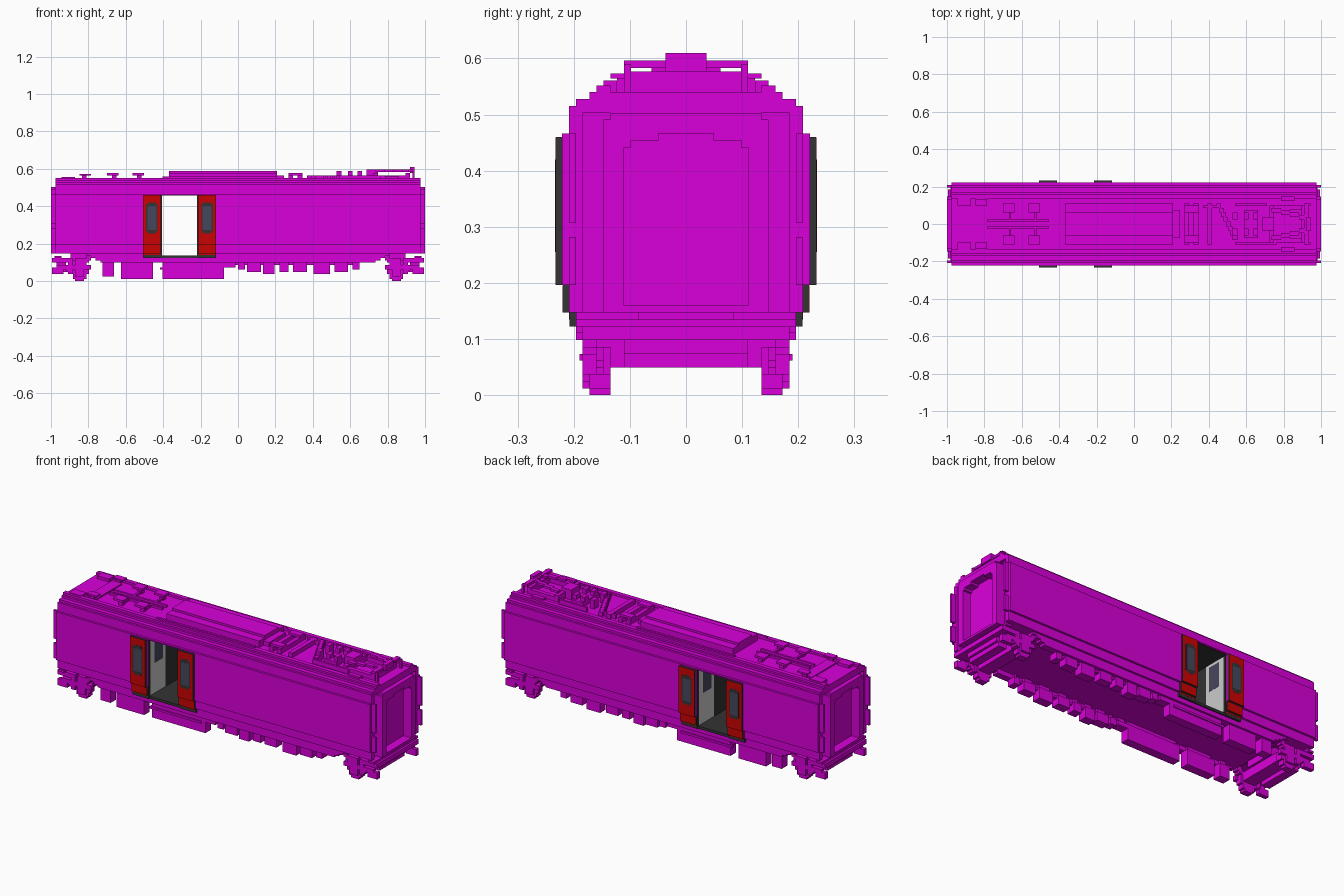
import bpy
import bmesh
from mathutils import Matrix, Vector

UNIT = 2 / 163  # one block of the stepped style

old = bpy.data.objects.get("Cube")
if old:
    bpy.data.objects.remove(old, do_unlink=True)


def make_material(name, r, g, b):
    mat = bpy.data.materials.new(name)
    mat.use_nodes = True
    mat.diffuse_color = (r, g, b, 1)
    mat.node_tree.nodes["Principled BSDF"].inputs["Base Color"].default_value = (r, g, b, 1)
    return mat


MAGENTA = make_material("magenta paint", .7, 0, .7)
RED = make_material("red door paint", .6, .001, .001)
DARK = make_material("dark grey trim", .033, .033, .033)
GLASS = make_material("blue grey glass", .062, .062, .11)
LIGHT = make_material("light grey lining", .6, .6, .6)


class Part:
    """Collects boxes, given as block ranges, into one object."""

    def __init__(self, name, material=MAGENTA):
        self.name, self.material, self.bm = name, material, bmesh.new()

    def box(self, xs, ys, zs, both_sides=False, both_ends=False):
        for sx in ((1, -1) if both_ends else (1,)):
            for sy in ((1, -1) if both_sides else (1,)):
                low = Vector((xs[0] * sx, ys[0] * sy, zs[0])) * UNIT
                high = Vector((xs[1] * sx, ys[1] * sy, zs[1])) * UNIT
                size = high - low
                scale = Matrix.Diagonal((abs(size.x), abs(size.y), abs(size.z), 1))
                bmesh.ops.create_cube(self.bm, size=1,
                                      matrix=Matrix.Translation((low + high) / 2) @ scale)

    def finish(self):
        mesh = bpy.data.meshes.new(self.name)
        self.bm.to_mesh(mesh)
        self.bm.free()
        mesh.materials.append(self.material)
        obj = bpy.data.objects.new(self.name, mesh)
        bpy.context.collection.objects.link(obj)


# Body shell: stepped layers with a doorway passing through
END, CORE = 79.5, 77.5
DOOR_L, DOOR_R = -33.5, -17.5
FLOOR, LINTEL, ROOF = 11, 37.5, 44
body = Part("body_shell")
layers = [(16, 10, 11, 64), (16, 11, 12, 66), (17, 12, 16, CORE), (18, 16, LINTEL, CORE),
          (18, LINTEL, 38, CORE), (17, 38, 42, CORE), (16, 42, 43, END), (14, 43, ROOF, END)]
for half, low, high, reach in layers:
    if FLOOR <= low < LINTEL:
        spans = [(-reach, DOOR_L), (DOOR_R, reach)]
    else:
        spans = [(-reach, reach)]
    for span in spans:
        body.box(span, (-half, half), (low, high))
    if reach == CORE:
        body.box((CORE, END), (15, half), (low, high), both_sides=True, both_ends=True)
body.box((CORE, END), (-15, 15), (41, 42), both_ends=True)
body.box((-END, END), (11, 13), (ROOF, ROOF + 1), both_sides=True)
body.finish()

sill = Part("side_sill")
sill.box((-60, 60), (13, 16), (8, 10), both_sides=True)
sill.box((-62, 62), (13, 16), (9, 10), both_sides=True)
sill.finish()

# End gangways with a stepped arch, corner posts and steps
gangway = Part("gangway_frame")
for ys, zs in [((9, 12), (12, 39)), ((0, 11), (38, 41)), ((0, 9), (12, 13)),
               ((11, 12), (39, 40)), ((8, 9), (36, 38)), ((4, 8), (37, 38))]:
    gangway.box((CORE, 81.5), ys, zs, both_sides=True, both_ends=True)
gangway.finish()

posts = Part("corner_post")
for zs in [(16, 23), (25, 38)]:
    posts.box((END, 81.5), (16, 17), zs, both_sides=True, both_ends=True)
posts.finish()

steps = Part("end_step")
for xs, zs in [((76, 80), (8, 10)), ((75, 79), (6, 8)), ((74, 78), (4, 6))]:
    steps.box(xs, (-9, 9), zs, both_ends=True)
steps.box((72, 81), (-15, 15), (8, 10), both_ends=True)
steps.box((77, 80), (-16, 16), (10, 11), both_ends=True)
steps.finish()

# Running gear: stepped wheels, axle boxes, diagonal braces
wheels = Part("wheel")
for half, low, high in [(2, 0, 1), (3, 1, 3), (4, 3, 7), (3, 7, 9)]:
    wheels.box((69 - half, 69 + half), (11, 14), (low, high), both_sides=True, both_ends=True)
wheels.finish()

bogie = Part("bogie_frame")
bogie.box((64, 79), (13, 15), (5, 7), both_sides=True, both_ends=True)
bogie.box((67, 71), (13, 15), (2, 10), both_sides=True, both_ends=True)
bogie.box((66, 72), (-12, 12), (4, 8), both_ends=True)
bogie.box((65, 73), (-7, 7), (8, 12), both_ends=True)
for i in range(3):
    bogie.box((72 + i, 74 + i), (12, 15), (3 + i, 5 + i), both_sides=True, both_ends=True)
    bogie.box((64 + i, 66 + i), (12, 15), (9 - i, 11 - i), both_sides=True, both_ends=True)
    bogie.box((72 + i, 74 + i), (13, 15), (7 + i, 8 + i), both_sides=True, both_ends=True)
bogie.box((76, 81), (13, 15), (3, 6), both_sides=True, both_ends=True)
bogie.finish()

# Underfloor equipment along both sides
under = Part("underfloor_box")
for left, right, bottom in [(-59, -54, 2), (-51, -37, 1), (-33, -6, 1), (-6, -1, 6),
                            (0, 3, 5), (4, 10, 4), (11, 16, 3), (18, 22, 4), (24, 30, 4),
                            (33, 40, 3), (42, 48, 4), (50, 53, 5)]:
    under.box((left, right), (11, 15), (bottom, 8), both_sides=True)
    under.box((left + 1, right - 1), (12, 15), (8, 10), both_sides=True)
under.box((-34, -8), (14, 15.5), (5, 6), both_sides=True)
under.box((-6, 53), (12, 14), (7, 8), both_sides=True)
under.finish()

# Roof: central cover, vents, pipes
cover = Part("roof_cover")
cover.box((-30, 17), (-9, 9), (ROOF, 47))
cover.box((-30, 17), (-5, 5), (47, 48))
cover.box((-33, 17), (11, 12), (45, 45.6), both_sides=True)
cover.finish()

vents = Part("roof_vent")
for x in (-54, -43):
    vents.box((x - 1, x + 1), (6, 8), (ROOF, 46), both_sides=True)
    vents.box((x - 3, x + 2), (5, 9), (46, 47), both_sides=True)
vents.box((-68, -66), (9, 10), (ROOF, 46), both_sides=True)
vents.box((-69, -64), (8, 11), (46, 46.7), both_sides=True)
vents.box((-77, -71), (8, 12), (ROOF, 45.3), both_sides=True)
vents.box((64, 70), (10, 12), (ROOF, 45.7), both_sides=True)
vents.finish()

pipes = Part("roof_pipe")
pipes.box((-64, -37), (1, 2), (ROOF, 45), both_sides=True)
for x in (-54, -43):
    pipes.box((x - .5, x + .5), (1, 6), (ROOF, 45), both_sides=True)
pipes.box((-70, -65), (-9, 9), (ROOF, 44.6))
pipes.finish()

# Current collector gear at one end of the roof
insulators = Part("roof_insulator")
for x in (23, 27, 33):
    insulators.box((x - 1, x + 1), (-9, 9), (ROOF, 46))
insulators.box((22, 28), (5, 8), (46, 47), both_sides=True)
for x in (44, 49, 53):
    for y in (-5, 2):
        insulators.box((x - 1, x + 1), (y, y + 3), (ROOF, 48))
insulators.box((48, 54), (-6, 6), (ROOF, 46))
insulators.box((17, 20), (-6, 6), (ROOF, 46))
insulators.finish()

cable = Part("roof_cable")
for i in range(8):
    cable.box((36 + i, 38 + i), (7 - 2 * i, 9 - 2 * i), (ROOF, 46))
cable.box((30, 36), (7, 8), (ROOF, 46))
cable.box((44, 62), (-9, -8), (ROOF, 46))
cable.box((44, 58), (8, 9), (ROOF, 46))
cable.finish()

collector = Part("current_collector")
collector.box((59, 75), (6, 8), (ROOF, 46), both_sides=True)
for x in (59, 73):
    collector.box((x, x + 2), (-8, 8), (ROOF, 47))
collector.box((56, 61), (-3, 3), (ROOF, 48.5))
for i in range(4):
    collector.box((60 + 4 * i, 64 + 4 * i), (5 - i, 7 - i), (47.5, 48.5), both_sides=True)
collector.box((74, 76), (-9, 9), (47.5, 48.6))
collector.box((75, 77), (-3, 3), (47, 49.7))
collector.box((76, 77), (8, 9), (ROOF, 48), both_sides=True)
collector.finish()

# Open door leaves: dark core, red facing, framed window
leaves = Part("door_leaf", DARK)
facing = Part("door_facing", RED)
frames = Part("door_window_frame", DARK)
panes = Part("door_window", GLASS)
for left in (DOOR_L - 8, DOOR_R):
    right = left + 8
    for y, low, high in [(16, 10, 12), (17, 12, 16), (18, 16, LINTEL)]:
        leaves.box((left, right), (y, y + .9), (low, high), both_sides=True)
        facing.box((left + .2, right - .2), (y + .9, y + .96), (max(low, 11.3), high - .1),
                   both_sides=True)
    frames.box((left + 1.5, right - 1.5), (18.9, 19), (21.5, 33.5), both_sides=True)
    frames.box((left + 2.2, right - 2.2), (18.9, 19), (20.8, 34.2), both_sides=True)
    panes.box((left + 2, right - 2), (18.9, 19.05), (22.3, 32.7), both_sides=True)
for part in (leaves, facing, frames, panes):
    part.finish()

# Vestibule lining between the doors
lining = Part("vestibule_wall", LIGHT)
trim = Part("vestibule_trim", DARK)
glazing = Part("vestibule_window", GLASS)
for wall, inward in ((DOOR_L, 1), (DOOR_R, -1)):
    lining.box((wall, wall + .2 * inward), (5, 16.5), (FLOOR, LINTEL), both_sides=True)
    trim.box((wall, wall + .2 * inward), (-5, 5), (FLOOR, LINTEL))
    trim.box((wall, wall + .3 * inward), (16, 17), (FLOOR, LINTEL), both_sides=True)
    glazing.box((wall, wall + .3 * inward), (7, 13), (25, 36), both_sides=True)
trim.box((DOOR_L, DOOR_R), (-16.5, 16.5), (FLOOR, FLOOR + .2))
trim.box((DOOR_L, DOOR_R), (-17.5, 17.5), (LINTEL - .2, LINTEL))
trim.box((DOOR_L, DOOR_R), (15.5, 16.5), (FLOOR - 1, FLOOR), both_sides=True)
for part in (lining, trim, glazing):
    part.finish()
